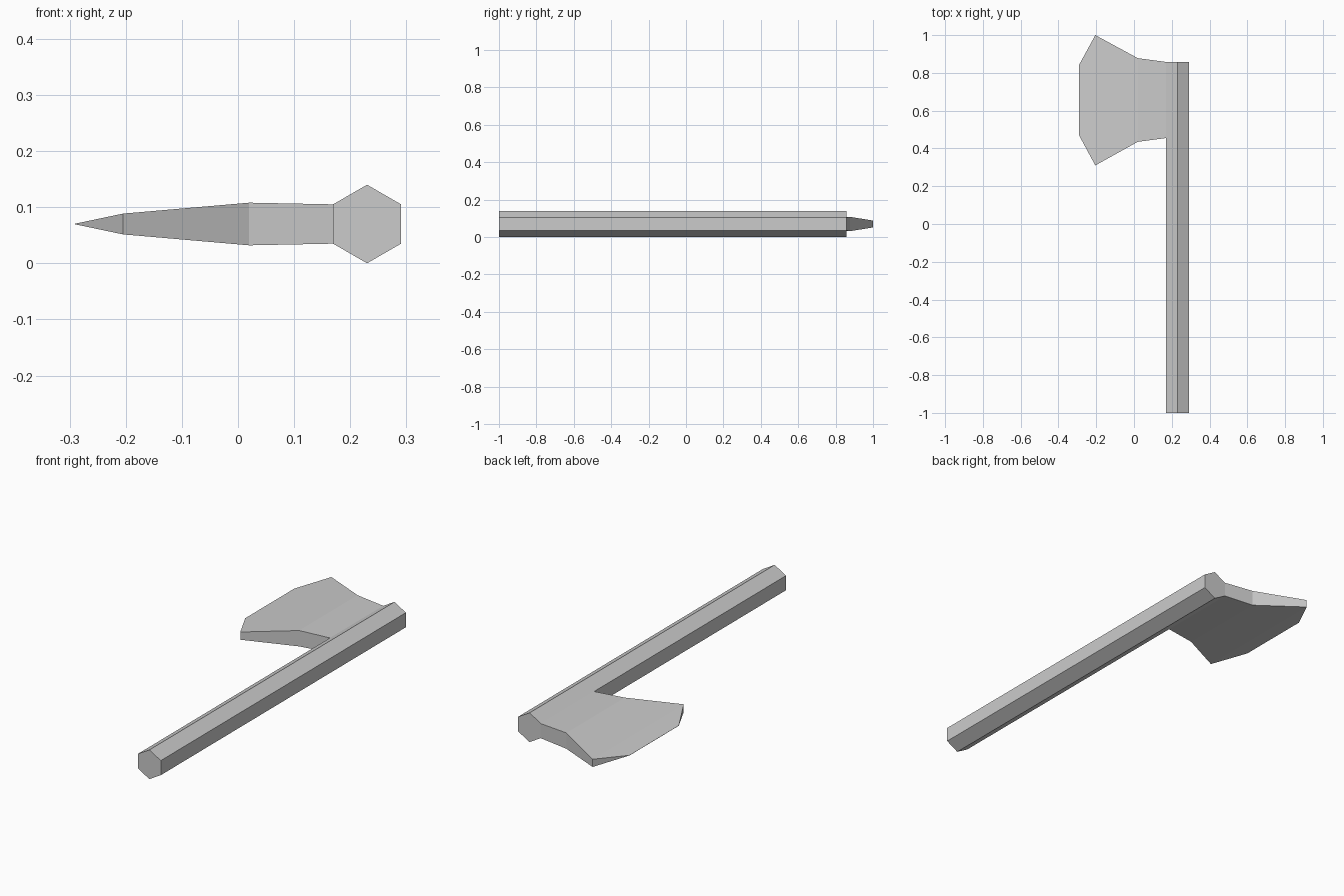
import bpy, bmesh
from math import sin, cos, pi

if "Cube" in bpy.data.objects:
    bpy.data.objects.remove(bpy.data.objects["Cube"])

MID_Z = 0.07

grey = bpy.data.materials.new("plain_grey")
grey.diffuse_color = (0.6, 0.6, 0.6, 1)
grey.use_nodes = True
grey.node_tree.nodes["Principled BSDF"].inputs["Base Color"].default_value = grey.diffuse_color


def loft(name, rings):
    """Skin a chain of equal-sized rings, with flat caps at both ends."""
    bm = bmesh.new()
    loops = [[bm.verts.new(p) for p in ring] for ring in rings]
    n = len(loops[0])
    for a, b in zip(loops, loops[1:]):
        for i in range(n):
            j = (i + 1) % n
            bm.faces.new((a[i], a[j], b[j], b[i]))
    bm.faces.new(loops[0])
    bm.faces.new(loops[-1])
    # Collapses the zero-thickness ring into a sharp edge
    bmesh.ops.remove_doubles(bm, verts=bm.verts, dist=0.0001)
    bmesh.ops.recalc_face_normals(bm, faces=bm.faces)
    mesh = bpy.data.meshes.new(name)
    bm.to_mesh(mesh)
    bm.free()
    mesh.materials.append(grey)
    obj = bpy.data.objects.new(name, mesh)
    bpy.context.collection.objects.link(obj)
    return obj


# Handle: six-sided shaft with a ridge on top
def hexagon(y, r=0.07):
    return [(0.23 + r * sin(i * pi / 3), y, MID_Z + r * cos(i * pi / 3))
            for i in range(6)]


loft("handle", [hexagon(-1.0), hexagon(0.857)])

# Blade: x, lower y, upper y, half thickness, from the socket to the edge
sections = [
    (0.170, 0.455, 0.858, 0.035),
    (0.020, 0.435, 0.878, 0.038),
    (-0.205, 0.31, 1.0, 0.0185),
]
rings = [[(x, lo, MID_Z - t), (x, hi, MID_Z - t), (x, hi, MID_Z + t), (x, lo, MID_Z + t)]
         for x, lo, hi, t in sections]
x, lo, hi = -0.291, 0.47, 0.842
rings.append([(x, lo, MID_Z - 0.0004), (x, hi, MID_Z - 0.0004),
              (x, hi, MID_Z + 0.0004), (x, lo, MID_Z + 0.0004)])
loft("axe_blade", rings)
